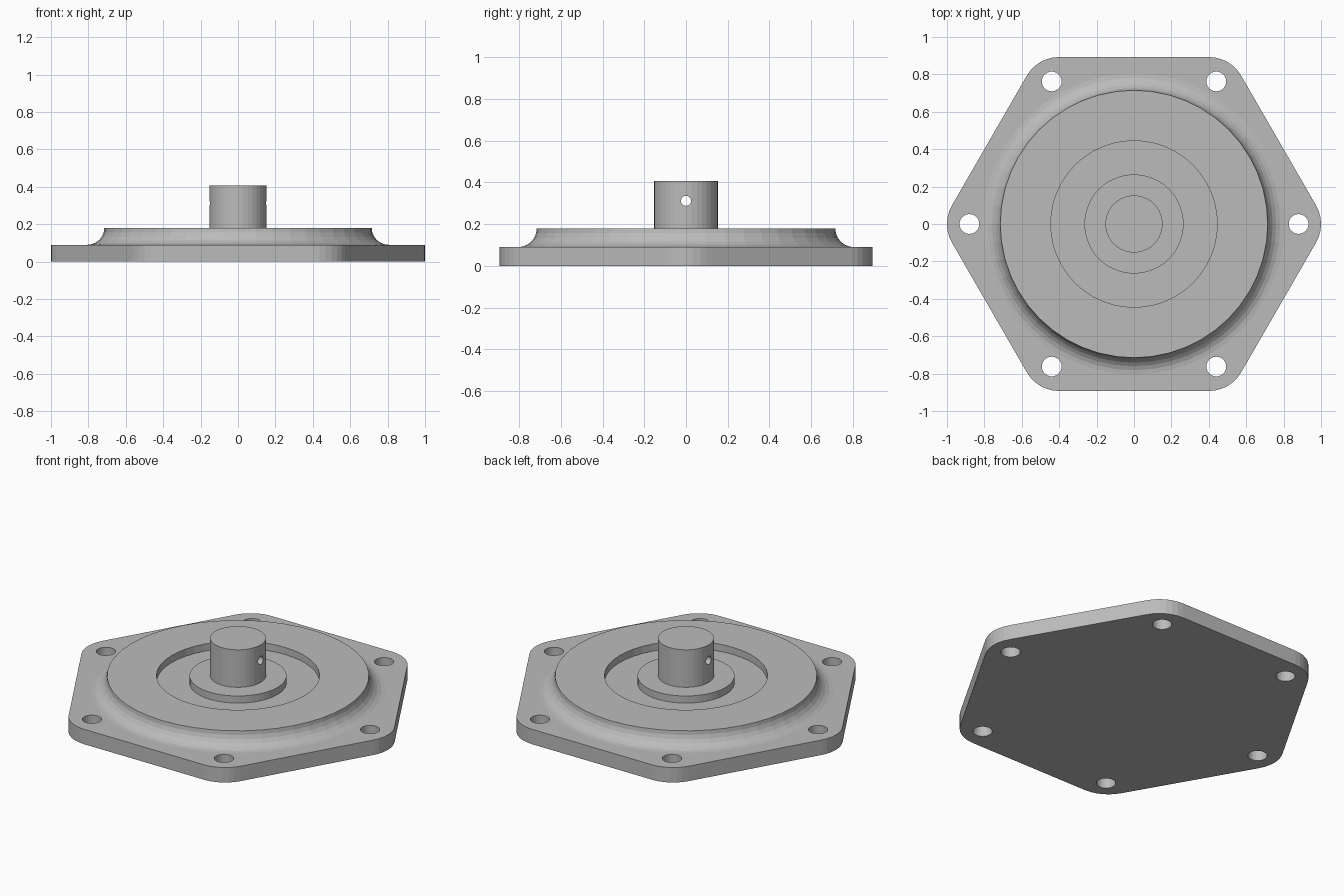
import bpy, bmesh
from math import pi, sin, cos, radians
from mathutils import Matrix, Vector

if "Cube" in bpy.data.objects:
    bpy.data.objects.remove(bpy.data.objects["Cube"], do_unlink=True)

steel = bpy.data.materials.new("grey_metal")
steel.use_nodes = True
GREY = (0.5, 0.5, 0.5, 1)
steel.diffuse_color = GREY
steel.node_tree.nodes["Principled BSDF"].inputs["Base Color"].default_value = GREY


def finish(name, bm):
    bmesh.ops.recalc_face_normals(bm, faces=bm.faces)
    mesh = bpy.data.meshes.new(name)
    bm.to_mesh(mesh)
    bm.free()
    mesh.materials.append(steel)
    obj = bpy.data.objects.new(name, mesh)
    bpy.context.collection.objects.link(obj)
    return obj


def prism(name, outline, z0, z1):
    """Extrude a closed xy outline upward."""
    bm = bmesh.new()
    face = bm.faces.new([bm.verts.new((x, y, z0)) for x, y in outline])
    up = bmesh.ops.extrude_face_region(bm, geom=[face], use_keep_orig=True)["geom"]
    verts = [v for v in up if isinstance(v, bmesh.types.BMVert)]
    bmesh.ops.translate(bm, verts=verts, vec=(0, 0, z1 - z0))
    return finish(name, bm)


def lathe(name, profile, steps):
    """Revolve an (r, z) profile about z, with flat caps at both ends."""
    bm = bmesh.new()
    rings = []
    for r, z in profile:
        rings.append([bm.verts.new((r * cos(2 * pi * i / steps),
                                    r * sin(2 * pi * i / steps), z))
                      for i in range(steps)])
    for a, b in zip(rings, rings[1:]):
        for i in range(steps):
            j = (i + 1) % steps
            bm.faces.new((a[i], a[j], b[j], b[i]))
    bm.faces.new(rings[0])
    bm.faces.new(rings[-1])
    return finish(name, bm)


def drill(obj, radius, length, matrices):
    """Cut round holes through obj, one per matrix."""
    bm = bmesh.new()
    for m in matrices:
        bmesh.ops.create_cone(bm, cap_ends=True, segments=24, radius1=radius,
                              radius2=radius, depth=length, matrix=m)
    cutter = finish("hole_cutter", bm)
    cutter.hide_render = True
    mod = obj.modifiers.new("holes", 'BOOLEAN')
    mod.operation = 'DIFFERENCE'
    mod.solver = 'EXACT'
    mod.object = cutter
    bpy.context.view_layer.objects.active = obj
    bpy.ops.object.modifier_apply(modifier=mod.name)
    bpy.data.objects.remove(cutter, do_unlink=True)


# Hexagonal flange plate with rounded corners and six bolt holes
outline = []
for k in range(6):
    centre = Vector((0.8 * cos(k * pi / 3), 0.8 * sin(k * pi / 3)))
    for s in range(7):
        a = k * pi / 3 + radians(-30 + 10 * s)
        outline.append(centre + 0.2 * Vector((cos(a), sin(a))))
plate = prism("flange_plate", outline, 0, 0.09)
drill(plate, 0.053, 0.4, [Matrix.Rotation(k * pi / 3, 4, 'Z') @
                          Matrix.Translation((0.88, 0, 0)) for k in range(6)])

# Raised disc: concave fillet outside, ring groove and central pad inside
fillet = [(0.805 - 0.09 * cos(a), 0.18 - 0.09 * sin(a))
          for a in (pi / 2 * i / 6 for i in range(6, -1, -1))]
lathe("raised_disc", [(0.805, 0.05)] + fillet +
      [(0.445, 0.18), (0.445, 0.137), (0.265, 0.137), (0.265, 0.18)], 48)

# Central shaft with a cross pin hole
shaft = lathe("centre_shaft", [(0.153, 0.15), (0.153, 0.406)], 36)
drill(shaft, 0.024, 1, [Matrix.Translation((0, 0, 0.312)) @
                        Matrix.Rotation(pi / 2, 4, 'Y')])
